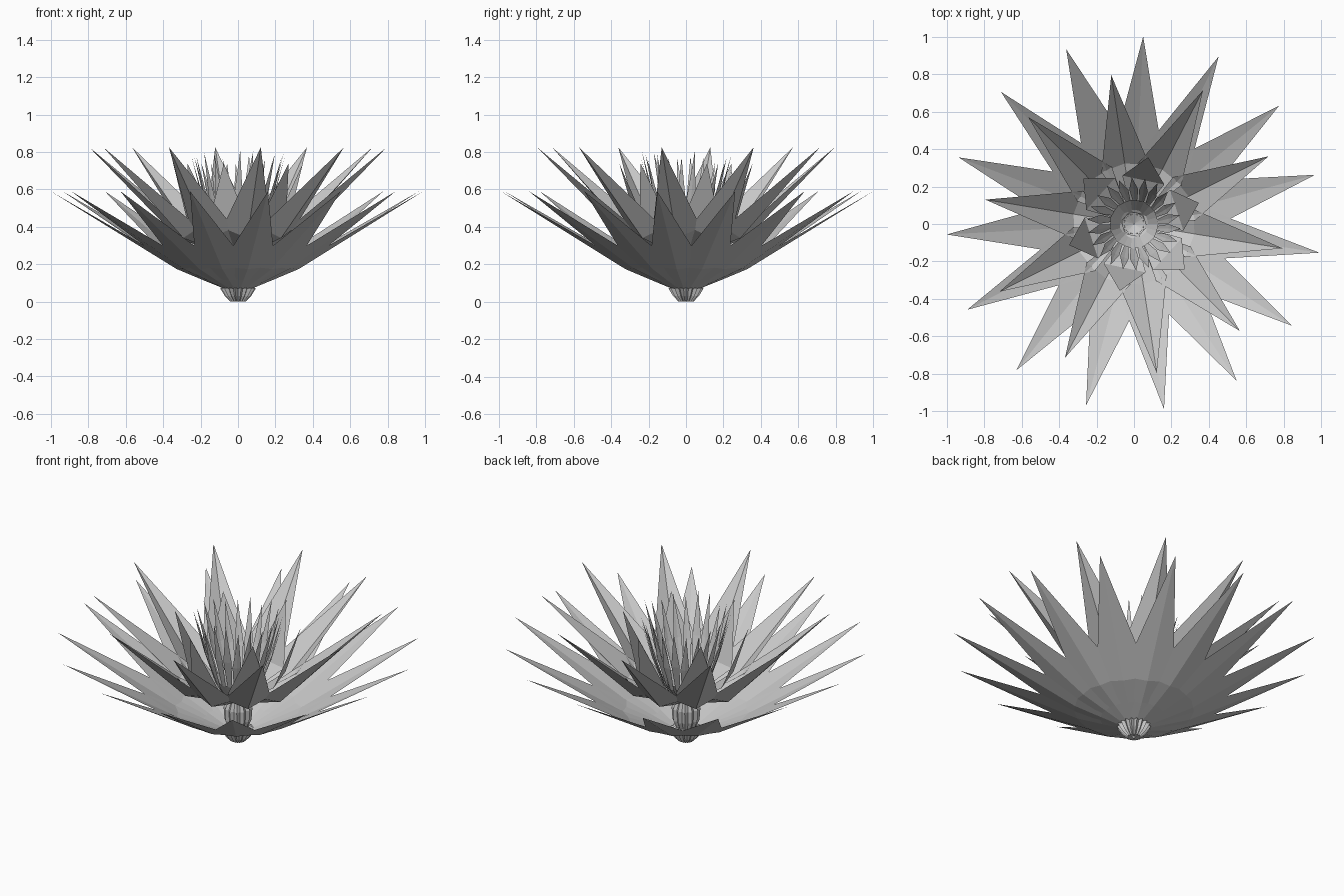
import bpy, bmesh, math, random
from mathutils import Matrix, Vector

random.seed(4)
cube = bpy.data.objects.get("Cube")
if cube:
    bpy.data.objects.remove(cube, do_unlink=True)

# One grey for the whole flower
grey = bpy.data.materials.new("soft grey")
grey.use_nodes = True
colour = (0.58, 0.58, 0.58, 1)
grey.diffuse_color = colour
grey.node_tree.nodes["Principled BSDF"].inputs["Base Color"].default_value = colour


def finish(name, bm):
    mesh = bpy.data.meshes.new(name)
    bm.to_mesh(mesh)
    bm.free()
    mesh.materials.append(grey)
    obj = bpy.data.objects.new(name, mesh)
    bpy.context.collection.objects.link(obj)
    return obj


def add_petal(bm, stations, angle, twist=0.0, lift=0.0):
    """Keeled petal; each station is radius, height, half width, keel depth."""
    turn = Matrix.Rotation(angle, 3, 'Z')
    rows = []
    last = len(stations) - 1
    for i, (r, z, w, keel) in enumerate(stations):
        t = i / last
        spin = Matrix.Rotation(twist * t, 3, 'Z')
        z += lift * t
        points = [(r, -w, z), (r + keel * 0.5, 0, z - keel), (r, w, z)]
        if w == 0:
            points = [(r, 0, z)]
        rows.append([bm.verts.new(turn @ spin @ Vector(p)) for p in points])
    for a, b in zip(rows, rows[1:]):
        if len(b) == 1:
            bm.faces.new((a[0], b[0], a[1]))
            bm.faces.new((a[1], b[0], a[2]))
        else:
            bm.faces.new((a[0], b[0], b[1], a[1]))
            bm.faces.new((a[1], b[1], b[2], a[2]))


def petal_ring(name, count, start, stations, twist=0.0, jitter=0.0):
    bm = bmesh.new()
    for i in range(count):
        angle = math.radians(start) + i * math.tau / count
        add_petal(bm, stations, angle, twist, -random.random() * jitter)
    return finish(name, bm)


def fluted_lathe(name, profile, ribs, depth):
    """Open revolved profile with alternating ridges and grooves."""
    bm = bmesh.new()
    sides = ribs * 2
    rings = []
    for r, z in profile:
        ring = []
        for i in range(sides):
            a = i * math.tau / sides
            rr = r * (1 - depth * (i % 2))
            ring.append(bm.verts.new((rr * math.cos(a), rr * math.sin(a), z)))
        rings.append(ring)
    for a, b in zip(rings, rings[1:]):
        for i in range(sides):
            j = (i + 1) % sides
            bm.faces.new((a[i], a[j], b[j], b[i]))
    return finish(name, bm)


# Three rings of pointed petals, wide to steep, stacked up the core
petal_ring("outer_petals", 15, 15.2,
           [(0.05, 0.06, 0.02, 0.0), (0.18, 0.122, 0.08, 0.008),
            (0.32, 0.19, 0.148, 0.016), (1.003, 0.59, 0, 0)])
petal_ring("middle_petals", 10, -9.3,
           [(0.06, 0.25, 0.02, 0.0), (0.16, 0.31, 0.065, 0.025),
            (0.30, 0.395, 0.13, 0.055), (0.805, 0.825, 0, 0)])
petal_ring("inner_petals", 6, 18,
           [(0.06, 0.27, 0.025, 0.0), (0.14, 0.33, 0.065, 0.0),
            (0.24, 0.40, 0.115, 0.0), (0.365, 0.74, 0, 0)])

# Narrow leaf-shaped blades around the centre
petal_ring("centre_blades", 22, 4,
           [(0.06, 0.25, 0.008, 0.0), (0.13, 0.38, 0.013, 0.002),
            (0.185, 0.56, 0.024, 0.004), (0.25, 0.81, 0, 0)],
           twist=0.12, jitter=0.08)

# Ribbed base, core and the small cup that holds the blades
fluted_lathe("ribbed_base", [(0.012, 0.0), (0.04, 0.0), (0.07, 0.03), (0.095, 0.07), (0.06, 0.09)], 18, 0.2)
fluted_lathe("flower_core", [(0.05, 0.07), (0.075, 0.13), (0.08, 0.2), (0.06, 0.25)], 12, 0.18)
fluted_lathe("centre_cup", [(0.004, 0.22), (0.06, 0.25), (0.13, 0.38)], 11, 0.02)
